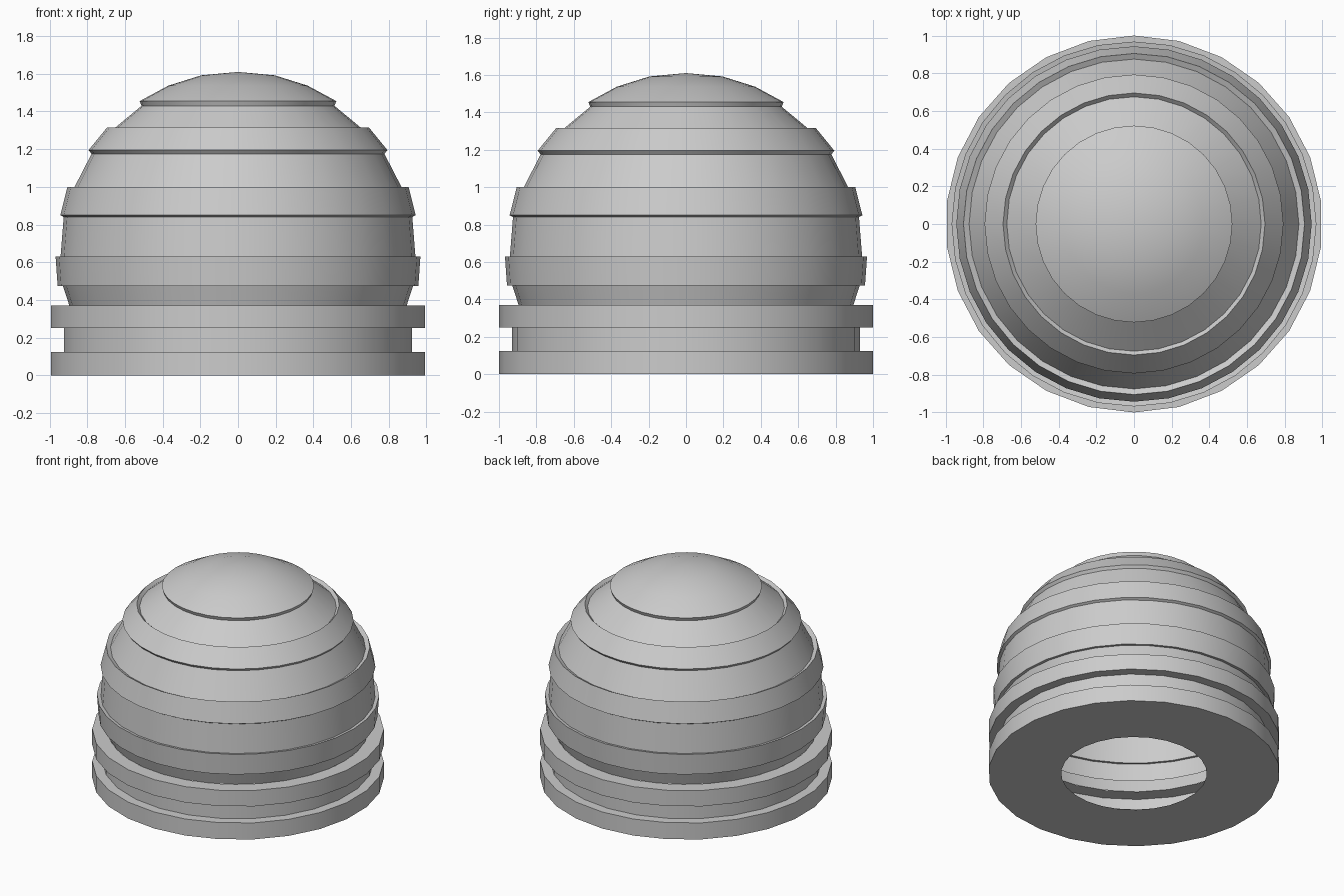
import bpy, bmesh, math

if "Cube" in bpy.data.objects:
    bpy.data.objects.remove(bpy.data.objects["Cube"])


def lathe(name, profile, sides):
    """Revolve (radius, height) points around z; a zero radius closes to a point."""
    bm = bmesh.new()
    rings = []
    for r, z in profile:
        if r == 0:
            rings.append([bm.verts.new((0, 0, z))] * sides)
        else:
            rings.append([bm.verts.new((r * math.sin(2 * math.pi * i / sides),
                                        r * math.cos(2 * math.pi * i / sides), z))
                          for i in range(sides)])
    for low, high in zip(rings, rings[1:]):
        for i in range(sides):
            j = (i + 1) % sides
            quad = [low[j], low[i], high[i], high[j]]
            bm.faces.new(list(dict.fromkeys(quad)))
    bmesh.ops.recalc_face_normals(bm, faces=bm.faces)
    mesh = bpy.data.meshes.new(name)
    bm.to_mesh(mesh)
    bm.free()
    obj = bpy.data.objects.new(name, mesh)
    bpy.context.collection.objects.link(obj)
    bpy.ops.object.select_all(action='DESELECT')
    obj.select_set(True)
    bpy.context.view_layer.objects.active = obj
    bpy.ops.object.shade_smooth_by_angle(angle=math.radians(25))
    return obj


# Grooved base with an open round hole underneath
lathe("base_rings", [
    (0.50, 0.0), (1.0, 0.0), (1.0, 0.125), (0.93, 0.125),
    (0.93, 0.25), (1.0, 0.25), (1.0, 0.37), (0.895, 0.37)], 26)

# Thin hollow dome with raised bands and a raised cap
lathe("banded_dome", [
    (0.895, 0.37), (0.93, 0.478),                    # neck
    (0.957, 0.473), (0.968, 0.63),                   # lower band
    (0.942, 0.625), (0.925, 0.84),                   # groove
    (0.943, 0.85), (0.905, 1.0),                     # middle band
    (0.875, 0.985), (0.777, 1.175),                  # groove
    (0.793, 1.195), (0.695, 1.315),                  # upper band
    (0.675, 1.295), (0.512, 1.43),                   # groove
    (0.522, 1.455), (0.37, 1.537), (0.195, 1.592), (0, 1.61)], 32)  # cap
